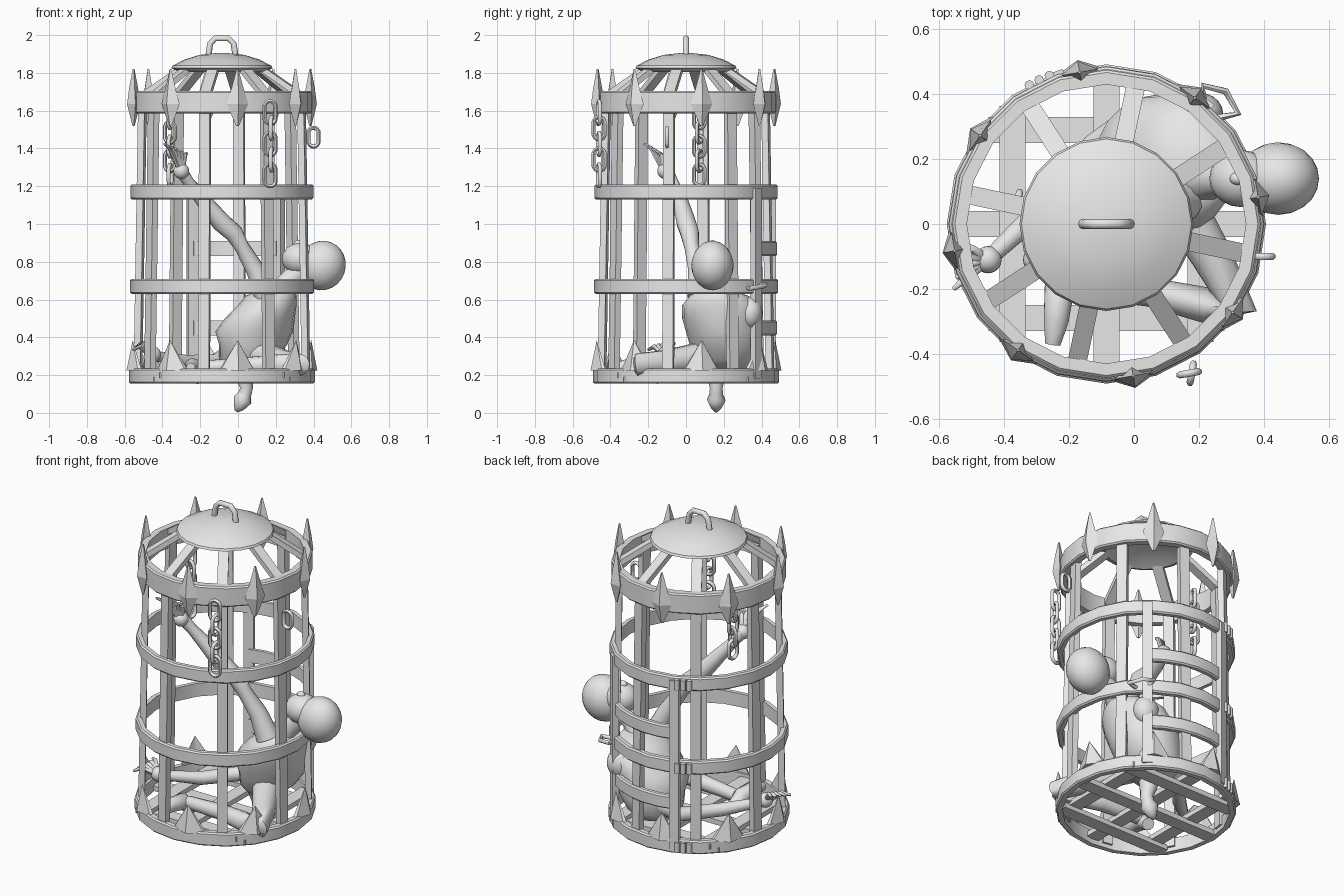
import bpy, bmesh, math
from mathutils import Vector, Matrix

cube = bpy.data.objects.get("Cube")
if cube:
    bpy.data.objects.remove(cube, do_unlink=True)

grey = bpy.data.materials.new("plain grey")
grey.use_nodes = True
grey.diffuse_color = (0.8, 0.8, 0.8, 1)
grey.node_tree.nodes["Principled BSDF"].inputs["Base Color"].default_value = (0.8, 0.8, 0.8, 1)
CX = -0.085


def polar(deg, r, z):
    a = math.radians(deg)
    return Vector((CX + r * math.cos(a), r * math.sin(a), z))


def finish(name, bm, angle=35):
    bmesh.ops.recalc_face_normals(bm, faces=bm.faces)
    mesh = bpy.data.meshes.new(name)
    bm.to_mesh(mesh)
    bm.free()
    mesh.materials.append(grey)
    ob = bpy.data.objects.new(name, mesh)
    bpy.context.collection.objects.link(ob)
    bpy.ops.object.select_all(action='DESELECT')
    bpy.context.view_layer.objects.active = ob
    ob.select_set(True)
    bpy.ops.object.shade_smooth_by_angle(angle=math.radians(angle))
    return ob


def loft(name, rings, closed=False, angle=35):
    bm = bmesh.new()
    vs = [[bm.verts.new(p) for p in ring] for ring in rings]
    n = len(vs[0])
    pairs = list(zip(vs, vs[1:])) + ([(vs[-1], vs[0])] if closed else [])
    for a, b in pairs:
        for i in range(n):
            bm.faces.new((a[i], a[(i + 1) % n], b[(i + 1) % n], b[i]))
    if not closed:
        bm.faces.new(vs[0])
        bm.faces.new(vs[-1])
    return finish(name, bm, angle)


def tube(name, pts, radii, sides=8, closed=False):
    # round tube along a path, one radius per point
    pts = [Vector(p) for p in pts]
    n = len(pts)
    if not isinstance(radii, (list, tuple)):
        radii = [radii] * n
    rings, side, last = [], None, None
    for i, p in enumerate(pts):
        nxt = pts[(i + 1) % n] if closed else pts[min(i + 1, n - 1)]
        prv = pts[i - 1] if closed else pts[max(i - 1, 0)]
        t = (nxt - prv).normalized()
        side = t.orthogonal().normalized() if side is None else last.rotation_difference(t) @ side
        last = t
        other = t.cross(side)
        rings.append([p + radii[i] * (side * math.cos(k * math.tau / sides) + other * math.sin(k * math.tau / sides))
                      for k in range(sides)])
    return loft(name, rings, closed, 60)


def beam(name, a, b, width, depth, out):
    # rectangular bar from a to b, depth measured along out
    a, b, out = Vector(a), Vector(b), Vector(out)
    w = (b - a).cross(out).normalized() * width / 2
    d = w.cross(b - a).normalized() * depth / 2
    return loft(name, [[p + w + d, p - w + d, p - w - d, p + w - d] for p in (a, b)])


def band(name, r0, r1, z0, z1, start=0, sweep=360, n=20):
    # hoop or part of a hoop with a slightly rounded outer face
    full = sweep == 360
    e = 0.008
    rings = [[polar(start + sweep * i / n, r, z) for r, z in
              ((r0, z0), (r1 - e, z0), (r1, z0 + e), (r1, z1 - e), (r1 - e, z1), (r0, z1))]
             for i in range(n if full else n + 1)]
    return loft(name, rings, full, 25)


def ball(name, center, size, tilt=0):
    bm = bmesh.new()
    m = Matrix.Translation(center) @ Matrix.Rotation(math.radians(tilt), 4, 'Y') @ Matrix.Diagonal((*size, 1))
    bmesh.ops.create_uvsphere(bm, u_segments=20, v_segments=12, radius=1, matrix=m)
    return finish(name, bm, 60)


def link(name, center, height, width, deg, thick=0.011):
    # oval chain link standing upright, turned about z
    turn = Vector((math.cos(math.radians(deg)), math.sin(math.radians(deg)), 0))
    straight = height / 2 - width / 2
    pts = []
    for i in range(12):
        a = math.tau * (i + 0.5) / 12
        z = math.sin(a) * width / 2 + math.copysign(straight, math.sin(a))
        pts.append(Vector(center) + turn * math.cos(a) * width / 2 + Vector((0, 0, z)))
    tube(name, pts, thick, 6, True)


# Hoops
band("bottom_hoop", 0.455, 0.492, 0.155, 0.235)
band("lower_hoop", 0.455, 0.487, 0.63, 0.71)
band("upper_hoop", 0.455, 0.485, 1.13, 1.21)
band("top_hoop", 0.43, 0.475, 1.585, 1.705)

# Uprights, roof spokes and spikes
for i in range(8):
    a = 33 + 45 * i
    out = polar(a, 1, 0) - polar(a, 0, 0)
    beam(f"upright_{i}", polar(a, 0.455, 0.18), polar(a, 0.43, 1.66), 0.058, 0.035, out)
    beam(f"roof_spoke_{i}", polar(a, 0.45, 1.665), polar(a, 0.17, 1.855), 0.058, 0.03, out)
    s = 10 + 45 * i
    out = polar(s, 1, 0) - polar(s, 0, 0)
    side = Vector((-out.y, out.x, 0))
    rings = []
    for z, w, d in ((1.52, 0.008, 0.006), (1.635, 0.058, 0.035), (1.72, 0.032, 0.024), (1.82, 0.005, 0.005)):
        p = polar(s, 0.475, z)
        rings.append([p + side * w, p + out * d, p - side * w, p - out * d])
    loft(f"top_spike_{i}", rings, angle=20)
    bm = bmesh.new()
    foot = polar(s, 0.468, 0.225)
    base = [bm.verts.new(foot + side * x + out * y)
            for x, y in ((0.095, -0.02), (0.09, 0), (0, 0.045), (-0.09, 0), (-0.095, -0.02), (0, 0))]
    tip = bm.verts.new(polar(s, 0.48, 0.385))
    bm.faces.new(base)
    for j in range(6):
        bm.faces.new((base[j], base[(j + 1) % 6], tip))
    finish(f"bottom_spike_{i}", bm, 20)

# Roof cap and carrying handle
profile = ((0.02, 1.85), (0.15, 1.835), (0.225, 1.805), (0.268, 1.825), (0.262, 1.838),
           (0.2, 1.87), (0.12, 1.895), (0.02, 1.906))
loft("roof_cap", [[polar(18 * k, r, z) for k in range(20)] for r, z in profile], angle=30)
tube("handle", [(CX + x, 0, z) for x, z in ((-0.072, 1.89), (-0.062, 1.955), (-0.035, 1.983),
                                            (0.035, 1.983), (0.062, 1.955), (0.072, 1.89))], 0.016)

# Floor grid
for i, off in enumerate((-0.29, 0, 0.29)):
    half = math.sqrt(0.465 ** 2 - off ** 2)
    beam(f"floor_long_bar_{i}", (CX + off, -half, 0.2), (CX + off, half, 0.2), 0.08, 0.03, (0, 0, 1))
    beam(f"floor_cross_bar_{i}", (CX - half, off, 0.175), (CX + half, off, 0.175), 0.08, 0.03, (0, 0, 1))

# Door with slats, hinges and latch
for i, a in enumerate((51, 109)):
    out = polar(a, 1, 0) - polar(a, 0, 0)
    beam(f"door_post_{i}", polar(a, 0.478, 0.18), polar(a, 0.478, 1.19), 0.055, 0.035, out)
for i, z in enumerate((0.41, 0.83)):
    band(f"door_slat_{i}", 0.455, 0.483, z, z + 0.08, 51, 58, 5)
for i, z in enumerate((0.195, 0.67, 1.17)):
    for j, a in enumerate((111, 115, 119)):
        tube(f"hinge_{i}_{j}", [polar(a, 0.49, z - 0.03), polar(a, 0.49, z + 0.03)], 0.015)
tube("latch_ring", [polar(a, r, z) for a, r, z in ((44, 0.47, 0.66), (40, 0.53, 0.66), (48, 0.55, 0.67),
                                                   (55, 0.52, 0.68), (51, 0.48, 0.67))], 0.012, 6)

# Hanging chains
for i in range(5):
    link(f"front_chain_link_{i}", (0.17 + 0.008 * (i % 2), -0.46, 1.59 - 0.083 * i), 0.12, 0.062, 10 + 70 * (i % 2))
    link(f"wrist_chain_link_{i}", (-0.36, 0.07, 1.56 - 0.075 * i), 0.11, 0.06, 75 + 80 * (i % 2))
link("side_hook", (0.4, -0.1, 1.46), 0.1, 0.055, 0)

# Torso, lofted from pelvis to shoulders
sections = ((0.23, -0.05, 0.14, 0.09, 0.34), (0.28, -0.1, 0.2, 0.05, 0.39), (0.36, -0.1, 0.26, 0.02, 0.4),
            (0.43, -0.12, 0.29, 0, 0.4), (0.5, -0.07, 0.3, -0.02, 0.4), (0.57, 0, 0.31, -0.02, 0.39),
            (0.62, 0.04, 0.31, 0.02, 0.33), (0.655, 0.14, 0.29, 0.08, 0.22))
loft("torso", [[((x0 + x1) / 2 + (x1 - x0) / 2 * math.cos(k * math.tau / 20),
                 (y0 + y1) / 2 + (y1 - y0) / 2 * math.sin(k * math.tau / 20), z) for k in range(20)]
               for z, x0, x1, y0, y1 in sections], angle=60)
ball("rear_shoulder", (0.2, 0.34, 0.53), (0.075, 0.065, 0.085))

# Head and neck leaning out between the bars
tube("neck", [(0.2, 0.14, 0.6), (0.26, 0.14, 0.69), (0.34, 0.14, 0.76)], [0.08, 0.055, 0.06], 12)
ball("skull", (0.445, 0.14, 0.78), (0.125, 0.112, 0.132), 20)
ball("face", (0.33, 0.14, 0.815), (0.098, 0.088, 0.085))
ball("nose", (0.32, 0.14, 0.895), (0.025, 0.02, 0.02))


def hand(name, palm, tips, spread):
    # palm with five thin bent fingers
    palm = Vector(palm)
    ball(name + "_palm", palm, (0.042, 0.042, 0.042))
    for i in range(5):
        d = Vector(tips) + Vector(spread) * (i - 2)
        tube(f"{name}_finger_{i}", [palm + d * 0.2, palm + d * 0.65 + Vector((0, 0, 0.025)), palm + d],
             [0.015, 0.013, 0.007], 6)


# Raised arm
tube("raised_arm", [(0.15, 0.07, 0.62), (0.09, 0.06, 0.76), (0.02, 0.03, 0.88), (-0.02, 0.02, 0.95),
                    (-0.09, 0.0, 1.01), (-0.18, -0.03, 1.12), (-0.26, -0.07, 1.22), (-0.3, -0.1, 1.28)],
     [0.065, 0.05, 0.04, 0.05, 0.052, 0.042, 0.03, 0.035], 12)
hand("raised_hand", (-0.3, -0.11, 1.28), (-0.03, -0.07, 0.12), (0.03, 0.02, -0.012))

# Lowered arm resting on the floor
tube("lowered_arm", [(0.16, 0.33, 0.52), (0.02, 0.34, 0.36), (-0.12, 0.24, 0.27), (-0.28, 0.05, 0.27),
                     (-0.43, -0.09, 0.3)], [0.055, 0.045, 0.042, 0.038, 0.027], 12)
hand("lowered_hand", (-0.45, -0.11, 0.31), (-0.09, -0.02, 0.04), (0.008, 0.035, 0.008))

# Folded leg on the floor
tube("folded_leg", [(0.12, 0.1, 0.3), (0.24, -0.1, 0.27), (0.32, -0.26, 0.255), (0.22, -0.25, 0.255),
                    (0.05, -0.21, 0.25), (-0.2, -0.19, 0.24)],
     [0.08, 0.065, 0.06, 0.055, 0.045, 0.035], 12)
tube("folded_foot", [(-0.21, -0.13, 0.18), (-0.23, -0.2, 0.24), (-0.24, -0.3, 0.25), (-0.25, -0.37, 0.24)],
     [0.035, 0.048, 0.04, 0.025], 10)

# Leg dangling through the floor
tube("dangling_leg", [(0.02, 0.15, 0.3), (0.03, 0.16, 0.2), (0.045, 0.16, 0.13), (0.03, 0.16, 0.08)],
     [0.07, 0.05, 0.035, 0.038], 12)
tube("dangling_foot", [(0.04, 0.16, 0.11), (0.025, 0.16, 0.07), (0.005, 0.16, 0.03), (-0.01, 0.16, 0.008)],
     [0.03, 0.05, 0.03, 0.01], 10)
